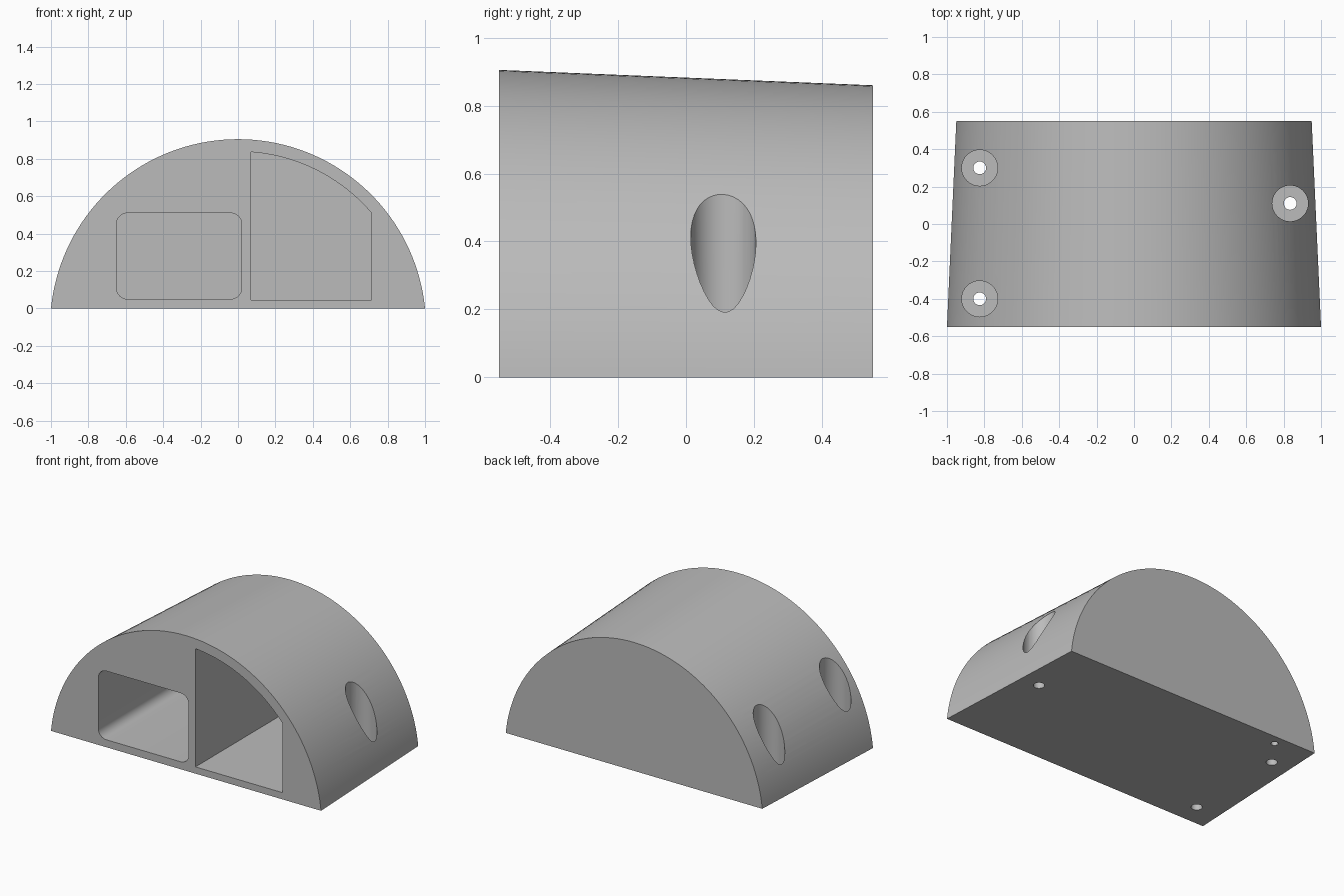
import bpy
import bmesh
from math import sqrt, sin, cos, atan2, pi

default = bpy.data.objects.get("Cube")
if default:
    bpy.data.objects.remove(default, do_unlink=True)

# One plain grey for the whole housing
GREY = (0.5, 0.5, 0.5, 1.0)
grey = bpy.data.materials.new("plain grey")
grey.use_nodes = True
grey.diffuse_color = GREY
grey.node_tree.nodes["Principled BSDF"].inputs["Base Color"].default_value = GREY

HEIGHT = 0.905
CENTER = (HEIGHT ** 2 - 1) / (2 * HEIGHT)   # arc centre lies below the base
RADIUS = HEIGHT - CENTER
HALF_DEPTH = 0.55
BACK_SCALE = 0.95


def arc(cx, cz, r, start, end, steps):
    return [(cx + r * cos(start + (end - start) * i / steps),
             cz + r * sin(start + (end - start) * i / steps))
            for i in range(steps + 1)]


def loft(name, profile, y0, y1, scale=1.0):
    """Solid between an x-z profile at y0 and its scaled copy at y1."""
    bm = bmesh.new()
    front = [bm.verts.new((x, y0, z)) for x, z in profile]
    back = [bm.verts.new((x * scale, y1, z * scale)) for x, z in profile]
    bm.faces.new(front)
    bm.faces.new(back[::-1])
    n = len(profile)
    for i in range(n):
        j = (i + 1) % n
        bm.faces.new((front[i], back[i], back[j], front[j]))
    bmesh.ops.recalc_face_normals(bm, faces=bm.faces[:])
    mesh = bpy.data.meshes.new(name)
    bm.to_mesh(mesh)
    bm.free()
    mesh.materials.append(grey)
    obj = bpy.data.objects.new(name, mesh)
    bpy.context.collection.objects.link(obj)
    return obj


def upright_cylinder(name, x, y, r, z0, z1):
    bpy.ops.mesh.primitive_cylinder_add(vertices=40, radius=r, depth=z1 - z0,
                                        location=(x, y, (z0 + z1) / 2))
    obj = bpy.context.object
    obj.name = name
    obj.data.materials.append(grey)
    return obj


def cut(target, cutter):
    cutter.hide_render = True
    mod = target.modifiers.new("cut", "BOOLEAN")
    mod.operation = "DIFFERENCE"
    mod.solver = "EXACT"
    mod.object = cutter
    bpy.context.view_layer.objects.active = target
    bpy.ops.object.modifier_apply(modifier=mod.name)
    bpy.data.objects.remove(cutter, do_unlink=True)


# Tapered half-round body
base_angle = atan2(-CENTER, 1)
body = loft("housing_body",
            arc(0, CENTER, RADIUS, base_angle, pi - base_angle, 72),
            -HALF_DEPTH, HALF_DEPTH, BACK_SCALE)

# Rounded rectangular pocket in the front
left, right, low, high, r = -0.65, 0.02, 0.05, 0.51, 0.06
corners = [(right - r, high - r), (left + r, high - r),
           (left + r, low + r), (right - r, low + r)]
rounded = []
for i, (cx, cz) in enumerate(corners):
    rounded += arc(cx, cz, r, i * pi / 2, (i + 1) * pi / 2, 8)
cut(body, loft("rounded_pocket", rounded, -0.7, 0.5))

# Arched pocket that follows the outer shell
left, right, low = 0.07, 0.715, 0.045
inner = RADIUS - 0.066
a0 = atan2(sqrt(inner ** 2 - right ** 2), right)
a1 = atan2(sqrt(inner ** 2 - left ** 2), left)
arched = [(left, low), (right, low)] + arc(0, CENTER, inner, a0, a1, 20)
cut(body, loft("arched_pocket", arched, -0.7, 0.5))

# Counterbored screw holes
for x, y in [(-0.825, 0.30), (-0.825, -0.40), (0.835, 0.11)]:
    cut(body, upright_cylinder("counterbore", x, y, 0.096, 0.07, 1.2))
    cut(body, upright_cylinder("screw_hole", x, y, 0.034, -0.2, 0.3))

# Small blind hole in the underside
cut(body, upright_cylinder("blind_hole", -0.693, 0.483, 0.022, -0.2, 0.12))

bpy.ops.object.select_all(action="DESELECT")
body.select_set(True)
bpy.context.view_layer.objects.active = body
bpy.ops.object.shade_smooth_by_angle(angle=pi / 6)
